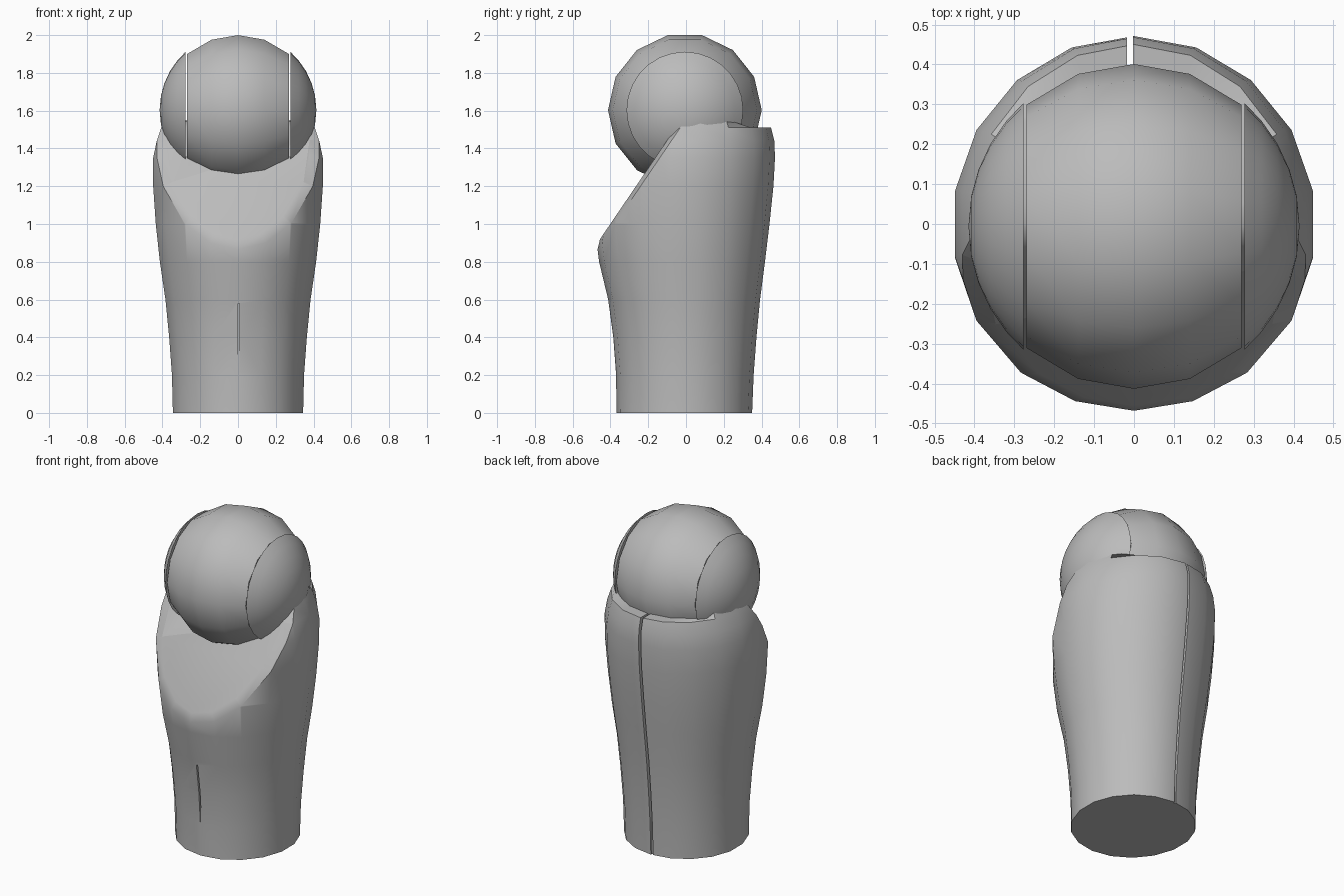
import bpy, bmesh
from math import sin, cos, pi, sqrt, radians
from mathutils import Vector

cube = bpy.data.objects.get("Cube")
if cube:
    bpy.data.objects.remove(cube)

grey = bpy.data.materials.new("plain grey")
grey.use_nodes = True
tone = (0.5, 0.5, 0.5, 1)
grey.diffuse_color = tone
grey.node_tree.nodes["Principled BSDF"].inputs["Base Color"].default_value = tone


def make(name, bm):
    bmesh.ops.recalc_face_normals(bm, faces=bm.faces)
    mesh = bpy.data.meshes.new(name)
    bm.to_mesh(mesh)
    bm.free()
    mesh.materials.append(grey)
    obj = bpy.data.objects.new(name, mesh)
    bpy.context.collection.objects.link(obj)
    return obj


def activate(obj):
    bpy.ops.object.select_all(action='DESELECT')
    obj.select_set(True)
    bpy.context.view_layer.objects.active = obj


def smooth(obj, angle):
    activate(obj)
    bpy.ops.object.shade_smooth_by_angle(angle=radians(angle))


def loft(bm, rings):
    for a, b in zip(rings, rings[1:]):
        for i in range(len(a)):
            j = (i + 1) % len(a)
            bm.faces.new((a[i], a[j], b[j], b[i]))


# Sleeve: rings of side radius, front reach, back reach, height
SIDES = 18
profile = [(.35, .368, .35, 0), (.355, .37, .358, .2), (.37, .385, .373, .4),
           (.39, .412, .392, .6), (.42, .46, .418, .8), (.442, .485, .442, 1),
           (.456, .485, .463, 1.2), (.456, .47, .471, 1.35),
           (.437, .44, .468, 1.44), (.413, .41, .45, 1.51)]
bm = bmesh.new()
rings = []
for rx, front, back, z in profile:
    ring = []
    for i in range(SIDES):
        a = 2 * pi * i / SIDES
        ring.append(bm.verts.new((rx * sin(a), cos(a) * (back if cos(a) > 0 else front), z)))
    rings.append(ring)
# Shoulder rises to meet the cheeks, and stays a flat ledge at the back
inner = []
for v in rings[-1]:
    ledge = abs(v.co.x) < .28 and v.co.y > 0
    k = .37 if ledge else .398
    d = Vector((v.co.x, v.co.y, 0)).normalized() * k
    inner.append(bm.verts.new((d.x, d.y, 1.51 if ledge else 1.555)))
rings.append(inner)
loft(bm, rings)
bm.faces.new(rings[0])
hub = bm.verts.new((0, 0, 1.52))
for i in range(SIDES):
    bm.faces.new((inner[i], inner[(i + 1) % SIDES], hub))

# Slanted front opening with a chamfered lip
cut = bmesh.ops.bisect_plane(
    bm, geom=bm.verts[:] + bm.edges[:] + bm.faces[:], dist=1e-5,
    plane_co=(0, -.465, .87), plane_no=Vector((0, -.474, .322)).normalized(),
    clear_outer=True)
edges = [e for e in cut["geom_cut"] if isinstance(e, bmesh.types.BMEdge)]
slope = bmesh.ops.edgeloop_fill(bm, edges=edges)["faces"]
bmesh.ops.recalc_face_normals(bm, faces=bm.faces)
bmesh.ops.inset_region(bm, faces=slope, thickness=.05, depth=.02, use_even_offset=True)
sleeve = make("sleeve", bm)

# Narrow seams down the back and up the lower front
bm = bmesh.new()
for centre, size in (((-.01, .44, .8), (.014, .2, 2)),
                     ((.004, -.46, .24), (.008, .18, .68))):
    box = bmesh.ops.create_cube(bm, size=1)["verts"]
    bmesh.ops.scale(bm, vec=size, verts=box)
    bmesh.ops.translate(bm, vec=centre, verts=box)
cutter = make("seam_cutter", bm)
cutter.hide_render = True
mod = sleeve.modifiers.new("seams", 'BOOLEAN')
mod.operation = 'DIFFERENCE'
mod.object = cutter
activate(sleeve)
bpy.ops.object.modifier_apply(modifier=mod.name)
bpy.data.objects.remove(cutter)
smooth(sleeve, 35)


# Ball pieces: slices of a sphere turned about the x axis
def slice_of_ball(name, xs, radius, sides, pole=None):
    bm = bmesh.new()
    rings = []
    for x in xs:
        r = sqrt(radius * radius - x * x)
        rings.append([bm.verts.new((x, -.006 + r * cos(2 * pi * i / sides),
                                    1.603 + r * sin(2 * pi * i / sides)))
                      for i in range(sides)])
    loft(bm, rings)
    bm.faces.new(rings[0])
    if pole:
        tip = bm.verts.new((pole, -.006, 1.603))
        for i in range(sides):
            bm.faces.new((rings[-1][i], rings[-1][(i + 1) % sides], tip))
    else:
        bm.faces.new(rings[-1])
    smooth(make(name, bm), 32)


slice_of_ball("centre_ball", (-.27, -.14, 0, .14, .27), .407, 14)
for side, s in (("left", 1), ("right", -1)):
    slice_of_ball(side + "_cheek", [s * x for x in (.277, .32, .36, .39, .408)],
                  .415, 28, s * .415)
